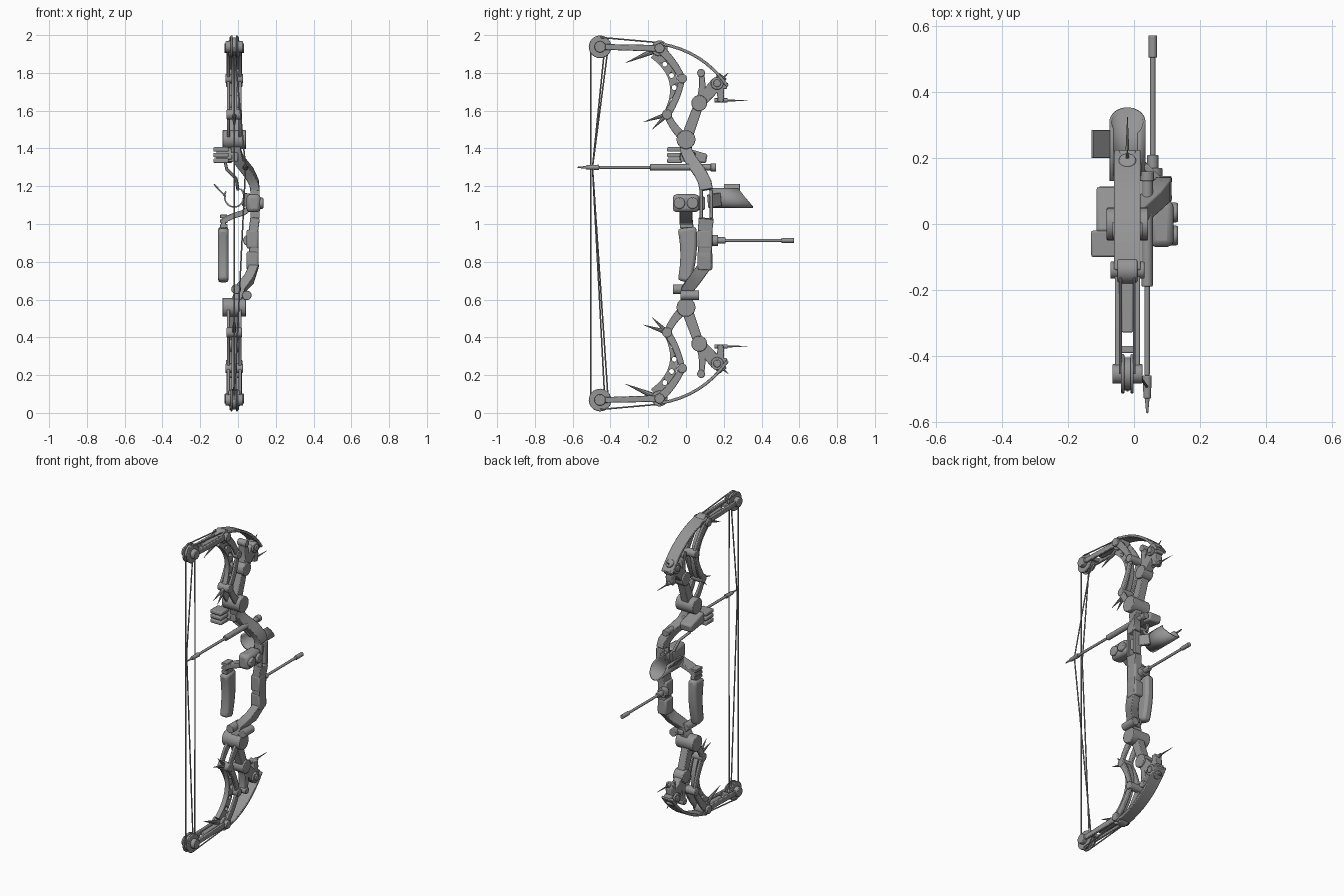
import bpy, bmesh, math
from mathutils import Vector, Matrix

if "Cube" in bpy.data.objects:
    bpy.data.objects.remove(bpy.data.objects["Cube"])

MIDDLE = 1.003      # height of the mirror plane between the limbs
CENTRE = -.02       # x of the limb plane
ARROW_X, ARROW_Z = .04, 1.3

grey = bpy.data.materials.new("plain grey")
grey.use_nodes = True
grey.diffuse_color = (.3, .3, .3, 1)
grey.node_tree.nodes["Principled BSDF"].inputs["Base Color"].default_value = grey.diffuse_color


def side_point(y, z, x=CENTRE):
    return Vector((x, y, z))


def shifted(points, offset):
    return [point + Vector((offset, 0, 0)) for point in points]


def bow_curve(start, end, bulge, steps=8):
    """Parabola in the side plane, bulging forward when it runs downward."""
    chord = (end - start).normalized()
    normal = Vector((0, -chord.z, chord.y))
    fractions = [step / steps for step in range(steps + 1)]
    return [start.lerp(end, f) + normal * bulge * 4 * f * (1 - f) for f in fractions]


def finish(name, bm, bevel=0, mirror=False):
    """Turn the mesh into an object whose origin lies on the mirror plane."""
    bmesh.ops.recalc_face_normals(bm, faces=bm.faces)
    bmesh.ops.translate(bm, verts=bm.verts, vec=(0, 0, -MIDDLE))
    mesh = bpy.data.meshes.new(name)
    bm.to_mesh(mesh)
    bm.free()
    mesh.materials.append(grey)
    part = bpy.data.objects.new(name, mesh)
    part.location.z = MIDDLE
    bpy.context.collection.objects.link(part)
    if bevel:
        modifier = part.modifiers.new("soft edges", "BEVEL")
        modifier.width, modifier.segments, modifier.limit_method = bevel, 2, "ANGLE"
    if mirror:
        modifier = part.modifiers.new("other limb", "MIRROR")
        modifier.use_axis = (False, False, True)
        modifier.use_mirror_merge = False
    bpy.ops.object.select_all(action="DESELECT")
    part.select_set(True)
    bpy.context.view_layer.objects.active = part
    bpy.ops.object.shade_smooth_by_angle(angle=math.radians(35))
    return part


def bar(name, path, width, start_depth, end_depth=None, across="X", bevel=.004, mirror=False):
    """Box section swept along a path, its depth changing evenly from end to end."""
    bm = bmesh.new()
    path = [Vector(point) for point in path]
    end_depth = end_depth or start_depth
    last = len(path) - 1
    axis = Vector([float(letter == across) for letter in "XYZ"])
    rings = []
    for i, point in enumerate(path):
        tangent = (path[min(i + 1, last)] - path[max(i - 1, 0)]).normalized()
        sideways = (axis - tangent * axis.dot(tangent)).normalized() * width / 2
        outward = tangent.cross(sideways).normalized()
        outward *= (start_depth + (end_depth - start_depth) * i / last) / 2
        corners = (-sideways - outward, sideways - outward, sideways + outward, outward - sideways)
        rings.append([bm.verts.new(point + corner) for corner in corners])
    for ring, following in zip(rings, rings[1:]):
        for k in range(4):
            bm.faces.new((ring[k], ring[k - 1], following[k - 1], following[k]))
    bm.faces.new(rings[0])
    bm.faces.new(rings[-1])
    return finish(name, bm, bevel, mirror)


def rod(name, start, end, radius, end_radius=None, sides=24, bevel=0, mirror=False):
    """Cylinder or cone between two points."""
    start, end = Vector(start), Vector(end)
    bm = bmesh.new()
    turn = (end - start).to_track_quat("Z", "Y").to_matrix().to_4x4()
    bmesh.ops.create_cone(bm, cap_ends=True, segments=sides, radius1=radius,
                          radius2=radius if end_radius is None else end_radius,
                          depth=(end - start).length,
                          matrix=Matrix.Translation((start + end) / 2) @ turn)
    return finish(name, bm, bevel, mirror)


def pin(name, point, radius, half_length, bevel=.004, mirror=True):
    reach = Vector((half_length, 0, 0))
    return rod(name, point - reach, point + reach, radius, bevel=bevel, mirror=mirror)


def lengthwise(name, x, z, back, front, radius, end_radius=None):
    return rod(name, (x, back, z), (x, front, z), radius, end_radius, bevel=.003)


def box(name, centre, size, bevel=.006):
    bm = bmesh.new()
    bmesh.ops.create_cube(bm, size=1, matrix=Matrix.Translation(centre) @ Matrix.Diagonal((*size, 1)))
    return finish(name, bm, bevel)


# Joints of the upper limb
wheel = side_point(-.455, 1.938)
hinge = side_point(-.14, 1.93)
elbow = side_point(-.02, 1.77)
knee = side_point(-.1, 1.58)
riser_joint = side_point(0, 1.447)
bracket_joint = side_point(.07, 1.64)
bracket_bolt = side_point(.165, 1.745)
bracket_knob = side_point(.08, 1.8)
limb_end = side_point(.22, 1.73)
spike_base = side_point(.15, 1.655)

# Wheels and joint pins, mirrored to the lower limb
for offset in (-.014, .014):
    pin("wheel_rim", wheel + Vector((offset, 0, 0)), .06, .005)
for name, joint, radius, half_length in (
        ("wheel_core", wheel, .05, .012), ("wheel_axle", wheel, .03, .046),
        ("limb_hinge", hinge, .042, .03), ("limb_hinge_bolt", hinge, .026, .052),
        ("elbow_pin", elbow, .025, .046), ("knee_pin", knee, .027, .04),
        ("riser_pin", riser_joint, .05, .063), ("bracket_pin", bracket_joint, .042, .036),
        ("bracket_bolt", bracket_bolt, .034, .036), ("bracket_bolt_cap", bracket_bolt, .02, .043),
        ("bracket_knob", bracket_knob, .021, .03)):
    pin(name, joint, radius, half_length)

# Paired links on both sides of each limb
for offset in (-.03, .03):
    for name, path, start_depth, end_depth in (
            ("wheel_fork", [wheel, hinge], .03, .035),
            ("upper_link", bow_curve(hinge, elbow, .01), .045, .035),
            ("middle_link", bow_curve(elbow, knee, .01), .03, .04),
            ("lower_link", bow_curve(knee, riser_joint, -.01), .035, .05)):
        bar(name, shifted(path, offset), .016, start_depth, end_depth, mirror=True)
    rod("limb_cable", wheel + Vector((offset * .7, 0, .05)), hinge + Vector((offset * .7, 0, .03)),
        .004, sides=8, mirror=True)
bar("fork_bridge", [wheel.lerp(hinge, .4), hinge], .034, .02, mirror=True)
bar("fork_crosspiece", [wheel.lerp(hinge, .2), wheel.lerp(hinge, .27)], .062, .02, mirror=True)

# Broad outer limb and its bolt
outer = bow_curve(hinge + Vector((0, 0, .025)), limb_end, .045)
bar("outer_limb", outer, .08, .016, mirror=True)
rod("outer_limb_bolt", bracket_bolt, outer[-2] + Vector((0, .01, .01)), .026, bevel=.004, mirror=True)

# Pierced web inside the curve
web_curve = bow_curve(side_point(-.17, 1.9), knee, .07, steps=10)
web = bar("inner_web", web_curve, .03, .05, .04, bevel=0, mirror=True)
for index, point in enumerate(web_curve[2:9:2]):
    cutter = pin("web_cutter", point, .013, .05, bevel=0, mirror=False)
    cutter.hide_render = True
    cutter.hide_set(True)
    hole = web.modifiers.new("hole", "BOOLEAN")
    hole.operation, hole.solver, hole.object = "DIFFERENCE", "EXACT", cutter
    web.modifiers.move(len(web.modifiers) - 1, index)

# Forward bracket carrying the outer limb
for name, start, end, bulge, start_depth, end_depth in (
        ("forward_strut", riser_joint, bracket_joint, 0, .06, .05),
        ("bracket_arm", bracket_joint, bracket_bolt, 0, .06, .07),
        ("bracket_horn", bracket_joint, bracket_knob, -.01, .04, .03),
        ("bracket_tip", bracket_bolt, limb_end, 0, .06, .03),
        ("bracket_prong", bracket_bolt, side_point(.18, 1.645), .01, .05, .03)):
    bar(name, bow_curve(start, end, bulge), .05, start_depth, end_depth, mirror=True)

# Thorn-like spikes
for root, tip, radius in (
        (hinge, side_point(-.32, 1.853), .02), (knee, side_point(-.225, 1.54), .014),
        (knee, side_point(-.18, 1.5), .014), (bracket_bolt, side_point(.225, 1.8), .012),
        (spike_base, side_point(.325, 1.653), .009)):
    rod("spike", root, tip, radius, .001, sides=8, mirror=True)
rod("front_spike_base", spike_base, spike_base + Vector((0, .07, 0)), .011, sides=12, mirror=True)

# Riser: offset to the side, with a window between two posts
window_top, window_bottom = Vector((.09, .107, 1.18)), Vector((.09, .107, 1.03))
bar("riser_upper", [riser_joint, (-.01, 0, 1.39), (.005, .025, 1.34), (.06, .075, 1.27),
                    (.085, .1, 1.22), window_top], .05, .06, .072)
bar("riser_lower", [window_bottom, (.08, .1, .95), (.085, .1, .78), (.06, .05, .71),
                    (.015, .01, .66), side_point(0, .56)], .05, .08, .06)
for offset in (-.027, .027):
    reach = Vector((0, offset, 0))
    bar("window_post", [window_top + reach, window_bottom + reach], .05, .018)
for height in (.805, .92):
    box("riser_cladding", (.077, .1, height), (.063, .078, .1), .01)

# Grip and the arm that carries it
grip_top = side_point(.005, .98, -.078)
bar("grip", bow_curve(grip_top, side_point(-.01, .695, -.078), .015), .056, .1, .07, bevel=.016)
bar("grip_arm", [grip_top, (-.075, 0, 1.02), (-.02, 0, 1.045), (.03, 0, 1.06), (.08, 0, 1.1)],
    .07, .03, across="Y")
box("arm_block", (.083, 0, 1.11), (.075, .14, .095), .02)
box("arm_mount", (.075, .06, 1.11), (.05, .08, .07))
for y in (-.035, .035):
    rod("block_bolt", (.1, y, 1.11), (.134, y, 1.11), .03, bevel=.006)
for step in range(3):
    box("arm_collar", (-.075, 0, .99 + step * .025), (.04, .066, .018), .003)

# Sight block
bar("sight_body", [(-.072, -.03, 1.375), (-.072, .11, 1.345)], .085, .07, .05, bevel=.01)
for step in range(3):
    box("sight_rib", (-.09, -.06, 1.335 + step * .03), (.08, .08, .024))
box("sight_mount", (-.03, .01, 1.355), (.06, .08, .05))
bar("sight_bracket", [(-.07, .04, 1.34), (-.06, .05, 1.29), (-.01, .08, 1.24), (0, .13, 1.18)], .016, .014)

# Arrow
for name, back, front, radius, end_radius in (
        ("arrow_tail", -.575, -.52, .003, .008), ("arrow_nock", -.53, -.46, .011, .014),
        ("arrow_shaft", -.46, .1, .008, None), ("arrow_sleeve", -.19, .155, .017, None),
        ("arrow_collar", .13, .16, .021, None)):
    lengthwise(name, ARROW_X, ARROW_Z, back, front, radius, end_radius)

# Open trough with a slanted front edge
bm = bmesh.new()
columns = []
for step in range(25):
    angle = math.radians(150 + 260 * step / 24)
    x, rise = CENTRE + .051 * math.cos(angle), .055 * math.sin(angle)
    columns.append([bm.verts.new((x, y, 1.145 + rise)) for y in (.13, .31 - .8 * rise)])
for left, right in zip(columns, columns[1:]):
    bm.faces.new((left[0], right[0], right[1], left[1]))
wall = finish("trough", bm).modifiers.new("wall", "SOLIDIFY")
wall.thickness, wall.offset = .008, 0
bar("trough_flap", [(-.127, .243, 1.21), (-.066, .243, 1.145)], .085, .008, across="Y", bevel=.002)
bar("trough_bracket", [(.09, .12, 1.12), (.03, .18, 1.13)], .07, .02, across="Z")

# Stabiliser
for name, back, front, radius in (
        ("stabiliser_base", .13, .17, .03), ("stabiliser_collar", .16, .21, .017),
        ("stabiliser_rod", .2, .52, .008), ("stabiliser_tip", .505, .573, .013)):
    lengthwise(name, .057, .913, back, front, radius)

# Fittings under the riser
lengthwise("lower_tube", -.01, .655, -.07, .03, .026)
lengthwise("lower_ring", .047, .622, -.03, .07, .025)
box("ring_mount", (.018, .025, .625), (.055, .05, .03))

# Strings
nock = Vector((ARROW_X, -.495, ARROW_Z))
for name, offset, anchor in (("main_string", -.05, None), ("drawn_string", .043, nock),
                             ("cable", .025, side_point(-.495, ARROW_Z))):
    top = wheel + Vector((0, offset, 0))
    bottom = Vector((*top.xy, 2 * MIDDLE - top.z))
    path = [top, anchor, bottom] if anchor else [top, bottom]
    for start, end in zip(path, path[1:]):
        rod(name, start, end, .004, sides=8)
